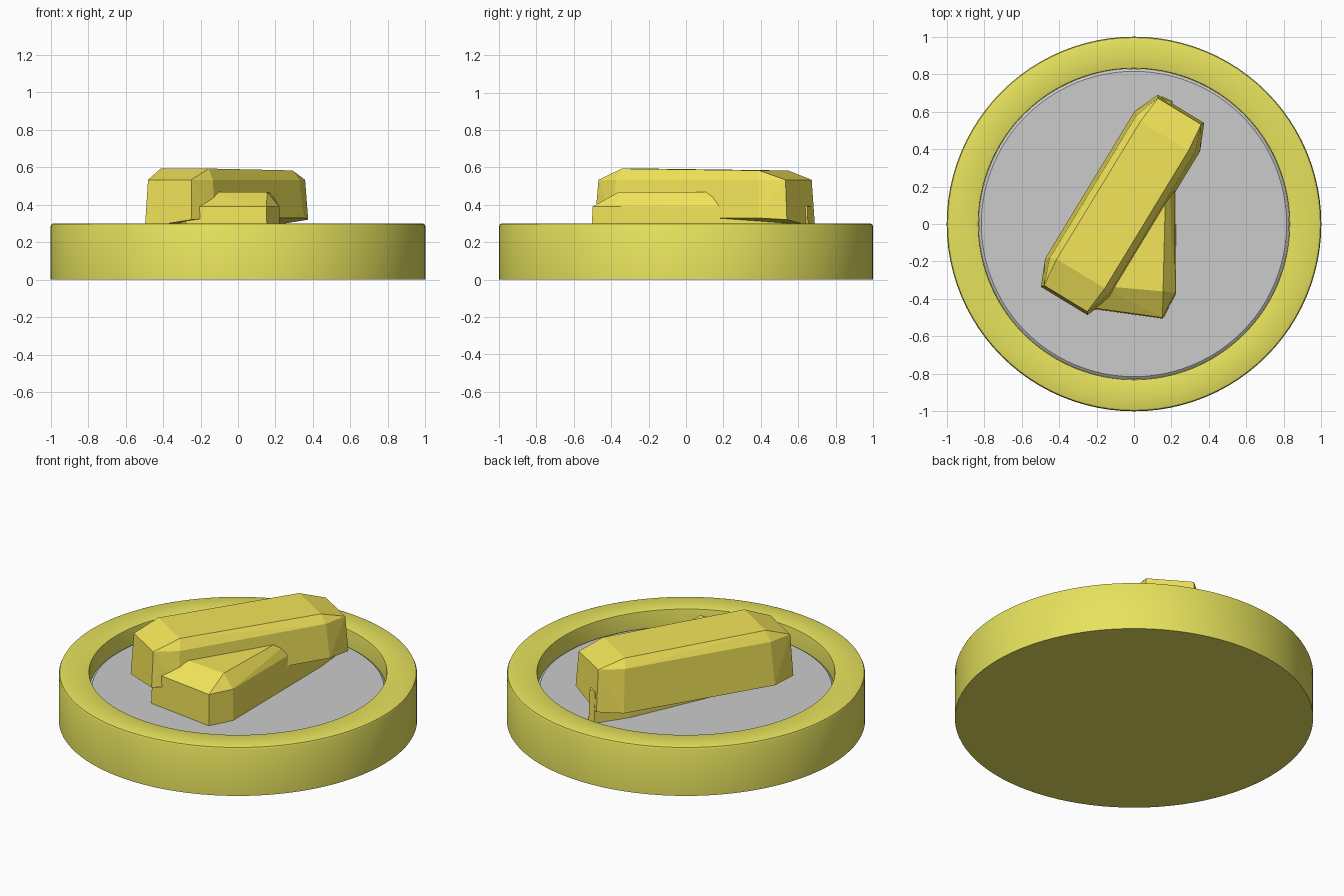
import bpy, bmesh
from math import radians, sin, cos, pi
from mathutils import Matrix, Vector

if "Cube" in bpy.data.objects:
    bpy.data.objects.remove(bpy.data.objects["Cube"])


def material(name, color):
    m = bpy.data.materials.new(name)
    m.diffuse_color = (*color, 1)
    m.use_nodes = True
    m.node_tree.nodes["Principled BSDF"].inputs["Base Color"].default_value = m.diffuse_color
    return m


def add_object(name, bm, mat=None):
    bmesh.ops.recalc_face_normals(bm, faces=bm.faces)
    me = bpy.data.meshes.new(name)
    bm.to_mesh(me)
    bm.free()
    ob = bpy.data.objects.new(name, me)
    bpy.context.collection.objects.link(ob)
    if mat:
        me.materials.append(mat)
    return ob


def lathe(name, profile, mat=None, segments=96):
    bm = bmesh.new()
    vs = [bm.verts.new((r, 0, z)) for r, z in profile]
    edges = [bm.edges.new(p) for p in zip(vs, vs[1:])]
    bmesh.ops.spin(bm, geom=vs + edges, cent=(0, 0, 0), axis=(0, 0, 1),
                   angle=2 * pi, steps=segments, use_merge=True)
    bmesh.ops.remove_doubles(bm, verts=bm.verts, dist=1e-5)
    ob = add_object(name, bm, mat)
    bpy.ops.object.select_all(action='DESELECT')
    ob.select_set(True)
    bpy.context.view_layer.objects.active = ob
    bpy.ops.object.shade_smooth_by_angle(angle=radians(30))
    return ob


def faceted_block(name, points, mat, matrix=Matrix()):
    # Convex faceted ingot from its corner points, flat faces merged
    bm = bmesh.new()
    for p in points:
        bm.verts.new(matrix @ Vector(p))
    res = bmesh.ops.convex_hull(bm, input=bm.verts)
    loose = [v for v in bm.verts if not v.link_faces]
    bmesh.ops.delete(bm, geom=loose, context='VERTS')
    bmesh.ops.dissolve_limit(bm, angle_limit=radians(2), verts=bm.verts, edges=bm.edges)
    return add_object(name, bm, mat)


def clipped_rect(w, l, cw, cl):
    # Rectangle outline with its four corners cut off
    pts = []
    for sx in (-1, 1):
        for sy in (-1, 1):
            pts += [(sx * w, sy * (l - cl)), (sx * (w - cw), sy * l)]
    return pts


olive = material("olive_yellow", (0.80, 0.77, 0.11))
gold = material("gold", (0.90, 0.78, 0.10))

# Round dish with a raised, slightly rounded rim
lathe("dish", [(0, 0), (1, 0), (1, 0.285), (0.995, 0.296), (0.985, 0.3),
               (0.84, 0.3), (0.832, 0.297), (0.83, 0.29), (0.83, 0.15), (0, 0.15)], olive)

# Grey floor disc
lathe("floor_disc", [(0, 0.151), (0.829, 0.151), (0.829, 0.19), (0.815, 0.2), (0, 0.2)])

# Upper ingot, lying diagonally; its underside leans down to the left
base = [(x, y, 0.30 + 0.14 * x) for x, y in clipped_rect(0.205, 0.6, 0.06, 0.14)]
shoulder = [(x, y, 0.533) for x, y in clipped_rect(0.185, 0.585, 0.05, 0.14)]
top = [(sx * 0.15, sy * 0.43, 0.588 - sy * 0.005) for sx in (-1, 1) for sy in (-1, 1)]
place = Matrix.Translation((-0.061, 0.102, 0)) @ Matrix.Rotation(radians(-31.3), 4, 'Z')
faceted_block("upper_ingot", base + shoulder + top, gold, place)

# Lower ingot on the floor, narrowing to its far end
outline = [(-0.33, -0.30), (-0.28, -0.445), (0.155, -0.505), (0.225, -0.37),
           (0.22, 0.5), (0.205, 0.655), (0.15, 0.68), (0.03, 0.5)]
centre = Vector((0.02, 0.0))
lower = [(x, y, 0.2) for x, y in outline]
lower += [(centre.x + (x - centre.x) * 0.98, centre.y + (y - centre.y) * 0.99, 0.39)
          for x, y in outline]
lower += [(-0.18, -0.33, 0.468), (0.155, -0.36, 0.468), (0.175, 0.45, 0.468), (0.10, 0.45, 0.468)]
faceted_block("lower_ingot", lower, gold)
